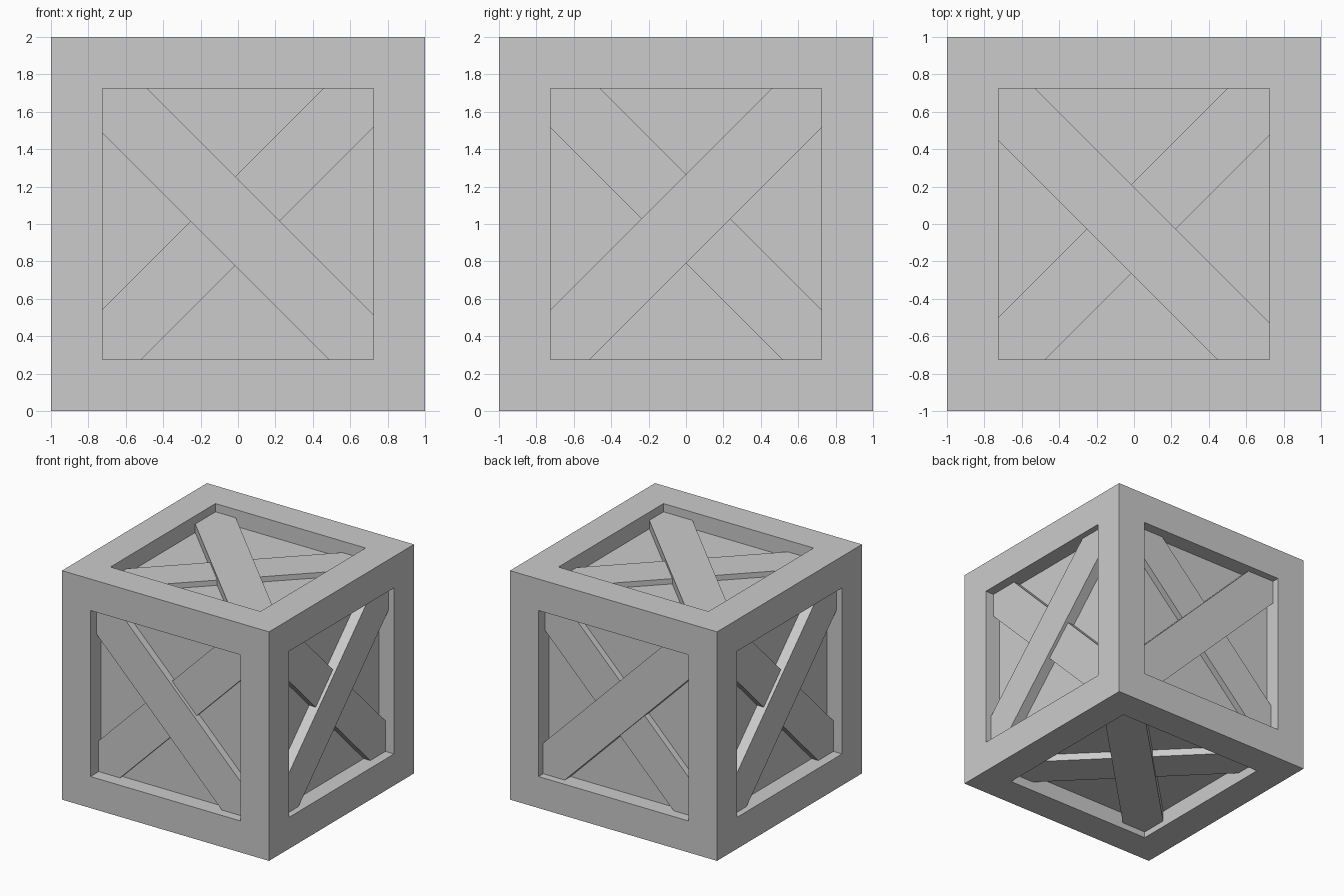
import bpy, bmesh
from mathutils import Vector, Matrix

if "Cube" in bpy.data.objects:
    bpy.data.objects.remove(bpy.data.objects["Cube"])

OPEN = 0.725      # half-size of each recessed opening
PANEL = 0.146     # depth of the recessed panels
HALF = 0.238      # half-width of a plank measured along a face axis
CENTRE = Vector((0, 0, 1))


def add_object(name, bm):
    bmesh.ops.recalc_face_normals(bm, faces=bm.faces)
    mesh = bpy.data.meshes.new(name)
    bm.to_mesh(mesh)
    bm.free()
    obj = bpy.data.objects.new(name, mesh)
    bpy.context.collection.objects.link(obj)


# Crate body: a cube with every side recessed inside a square frame
bm = bmesh.new()
bmesh.ops.create_cube(bm, size=2, matrix=Matrix.Translation(CENTRE))
bm.normal_update()
inner = bm.faces[:]
for thickness, depth in ((1 - OPEN, 0), (0, -PANEL)):
    bmesh.ops.inset_individual(bm, faces=inner, thickness=thickness,
                               depth=depth, use_even_offset=True)
    bm.normal_update()
add_object("crate_frame", bm)


def plank(name, u, v, slope, offset, depth):
    """Diagonal board with its ends trimmed to the opening corners."""
    u, v = Vector(u), Vector(v)
    n = u.cross(v)
    a, hi, lo = OPEN, offset + HALF, offset - HALF
    outline = [(-a, -a), (-a - lo, -a), (a, a + lo),
               (a, a), (a - hi, a), (-a, -a + hi)]
    bm = bmesh.new()
    base = [bm.verts.new(CENTRE + u * p * slope + v * q + n * (1 - PANEL - 0.01))
            for p, q in outline]
    face = bm.faces.new(base)
    top = bmesh.ops.extrude_face_region(bm, geom=[face], use_keep_orig=True)["geom"]
    for g in top:
        if isinstance(g, bmesh.types.BMVert):
            g.co += n * (PANEL + 0.01 - depth)
    add_object(name, bm)


X, Y, Z = (1, 0, 0), (0, 1, 0), (0, 0, 1)
NX, NY = (-1, 0, 0), (0, -1, 0)

# Crossed planks: side, axes, outer slope, outer/inner offsets, outer/inner depths
sides = [
    ("front", X, Z, -1, 0.0, 0.032, 0.083, 0.114),
    ("right", Y, Z, 1, 0.028, 0.029, 0.054, 0.083),
    ("back", NX, Z, 1, 0.03, 0.03, 0.065, 0.09),
    ("left", NY, Z, 1, 0.028, 0.029, 0.054, 0.083),
    ("top", X, Y, -1, -0.042, -0.012, 0.072, 0.1),
    ("bottom", X, NY, -1, 0.0, 0.0, 0.054, 0.083),
]
for name, u, v, slope, off1, off2, d1, d2 in sides:
    plank(name + "_outer_plank", u, v, slope, off1, d1)
    plank(name + "_inner_plank", u, v, -slope, off2, d2)
